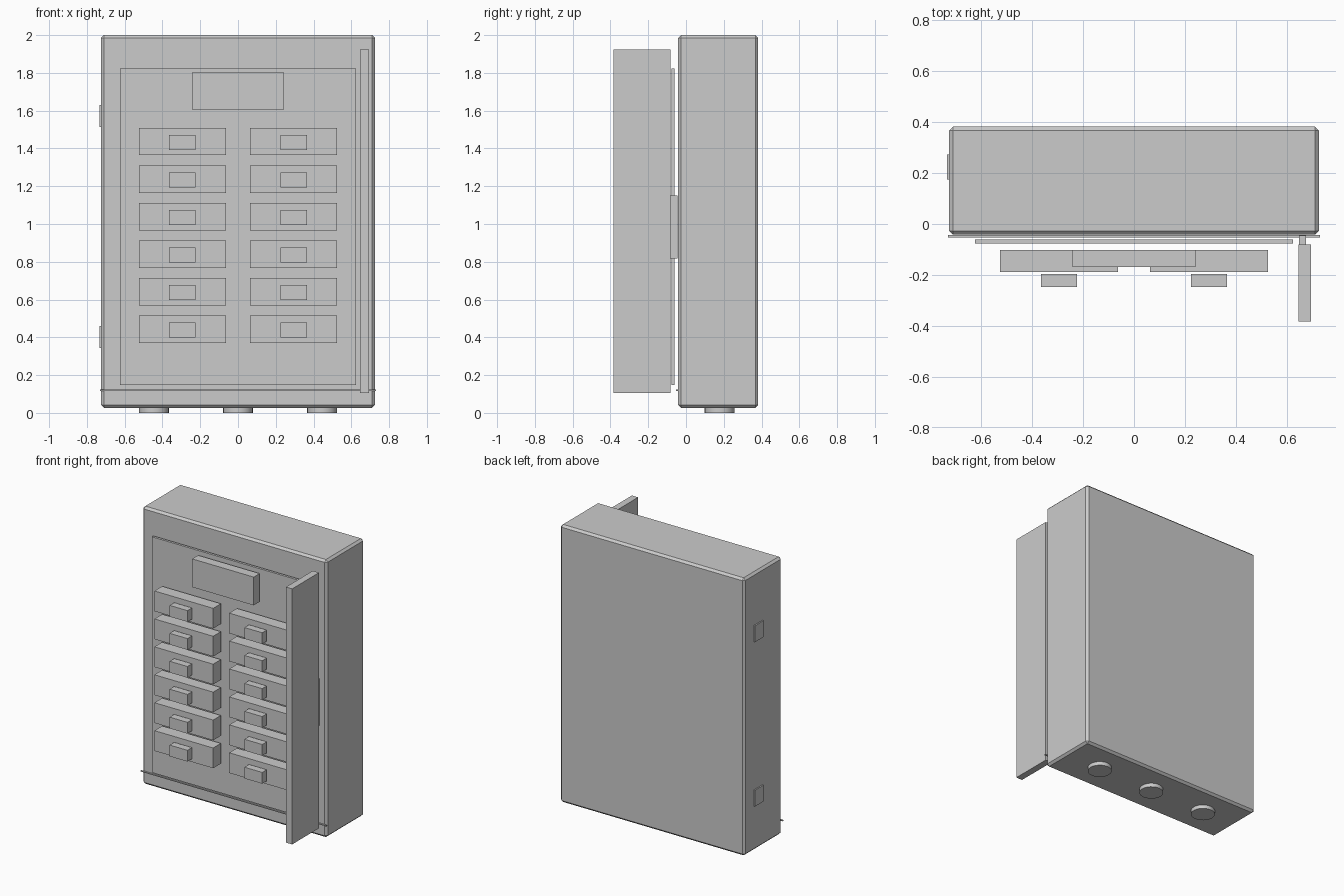
import bpy

if "Cube" in bpy.data.objects:
    bpy.data.objects.remove(bpy.data.objects["Cube"])

grey = bpy.data.materials.new("light grey metal")
grey.diffuse_color = (0.6, 0.6, 0.6, 1)
grey.use_nodes = True
grey.node_tree.nodes["Principled BSDF"].inputs["Base Color"].default_value = grey.diffuse_color


def box(name, x, y, z, chamfer=0.0):
    """Box spanning the given (min, max) ranges."""
    bpy.ops.mesh.primitive_cube_add(size=1, location=[(a + b) / 2 for a, b in (x, y, z)])
    ob = bpy.context.object
    ob.name = name
    ob.scale = [b - a for a, b in (x, y, z)]
    bpy.ops.object.transform_apply(location=False, rotation=False, scale=True)
    ob.data.materials.append(grey)
    if chamfer:
        mod = ob.modifiers.new("chamfer", 'BEVEL')
        mod.width = chamfer
        mod.segments = 1
    return ob


# Cabinet and the panel in front of it
box("cabinet", (-0.725, 0.725), (-0.042, 0.382), (0.027, 2.0), 0.015)
box("front_panel", (-0.624, 0.624), (-0.077, -0.06), (0.148, 1.824))
box("lower_trim_strip", (-0.73, 0.73), (-0.052, -0.043), (0.117, 0.124))

# Main switch and two columns of six breakers with toggles
box("main_switch", (-0.242, 0.242), (-0.169, -0.102), (1.603, 1.804))
for side, cx in (("left", -0.294), ("right", 0.294)):
    for i in range(6):
        z = 1.436 - i * 0.1986
        box(f"breaker_{side}_{i + 1}", (cx - 0.231, cx + 0.231), (-0.189, -0.102),
            (z - 0.072, z + 0.072))
        box(f"toggle_{side}_{i + 1}", (cx - 0.07, cx + 0.07), (-0.248, -0.197),
            (z - 0.045, z + 0.035))

# Door standing open, with its hinge block
box("open_door", (0.645, 0.694), (-0.383, -0.081), (0.106, 1.923))
box("door_hinge", (0.647, 0.674), (-0.083, -0.046), (0.818, 1.152))

# Side knockout plates
for name, z in (("upper", 1.571), ("lower", 0.402)):
    box(f"side_plate_{name}", (-0.734, -0.72), (0.175, 0.273), (z - 0.058, z + 0.058))

# Round conduit stubs underneath
for i, x in enumerate((-0.445, 0, 0.445)):
    bpy.ops.mesh.primitive_cylinder_add(vertices=24, radius=0.079, depth=0.04,
                                        location=(x, 0.178, 0.02))
    stub = bpy.context.object
    stub.name = f"conduit_stub_{i + 1}"
    stub.data.materials.append(grey)
    bpy.ops.object.shade_smooth_by_angle()
